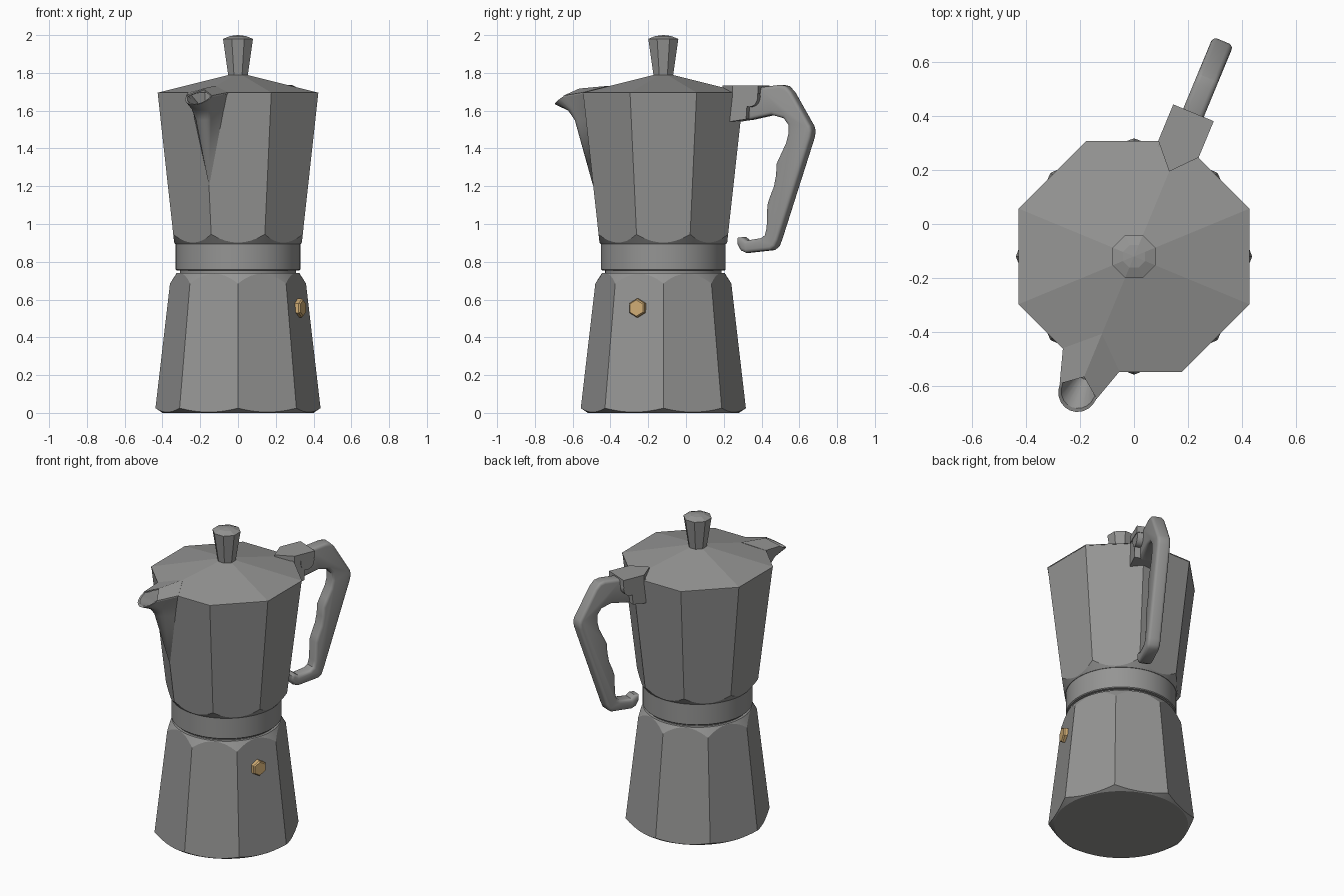
import bpy, bmesh, math
from math import sin, cos, tan, pi, radians

if "Cube" in bpy.data.objects:
    bpy.data.objects.remove(bpy.data.objects["Cube"])

CY = -0.12            # y of the pot's axis
E = pi / 8


def material(name, rgb):
    m = bpy.data.materials.new(name)
    m.diffuse_color = (*rgb, 1)
    m.use_nodes = True
    m.node_tree.nodes["Principled BSDF"].inputs["Base Color"].default_value = m.diffuse_color
    return m


METAL = material("grey_metal", (0.3, 0.3, 0.295))
BRASS = material("brass", (0.64, 0.42, 0.18))


def at(ang, u, v, z):
    """Point u outward along angle, v sideways, relative to the pot axis."""
    return (u * cos(ang) - v * sin(ang), CY + u * sin(ang) + v * cos(ang), z)


def build(name, verts, faces, mat=METAL, smooth=0, bevel=0):
    bm = bmesh.new()
    vs = [bm.verts.new(p) for p in verts]
    for f in faces:
        bm.faces.new([vs[i] for i in f])
    bmesh.ops.remove_doubles(bm, verts=bm.verts, dist=1e-5)
    bmesh.ops.recalc_face_normals(bm, faces=bm.faces)
    if bevel:
        edges = [e for e in bm.edges if len(e.link_faces) == 2
                 and any(len(f.verts) > 4 for f in e.link_faces)]
        bmesh.ops.bevel(bm, geom=edges, offset=bevel, segments=3, profile=0.5,
                        affect='EDGES', clamp_overlap=True)
    if smooth:
        for f in bm.faces:
            f.smooth = True
        for e in bm.edges:
            e.smooth = len(e.link_faces) == 2 and e.calc_face_angle(0) < radians(smooth)
    me = bpy.data.meshes.new(name)
    bm.to_mesh(me)
    bm.free()
    me.materials.append(mat)
    ob = bpy.data.objects.new(name, me)
    bpy.context.collection.objects.link(ob)
    return ob


def loft_faces(rows, n, closed=True, caps=True):
    m = n if closed else n - 1
    faces = [(r * n + i, r * n + (i + 1) % n, (r + 1) * n + (i + 1) % n, (r + 1) * n + i)
             for r in range(rows - 1) for i in range(m)]
    if caps:
        faces += [tuple(range(n)), tuple(range((rows - 1) * n, rows * n))]
    return faces


def lathe(name, profile, n, phase=0.0, smooth=0):
    verts = [at(phase + 2 * pi * i / n, r, 0, z) for r, z in profile for i in range(n)]
    return build(name, verts, loft_faces(len(profile), n), smooth=smooth)


def extrude(name, ang, outline, half, bevel=0, smooth=0):
    """Outline of (u, z) points extruded sideways."""
    n = len(outline)
    verts = [at(ang, u, s * half, z) for s in (-1, 1) for u, z in outline]
    return build(name, verts, loft_faces(2, n), smooth=smooth, bevel=bevel)


def octagon_body(name, phase, p0, p1, bottom, top=None, sub=8):
    """Tapered octagon whose ends are turned to a cone, giving scalloped edges."""
    slope = (p1[1] - p0[1]) / (p1[0] - p0[0])
    n = 8 * sub
    rows = [[] for _ in range(4)]
    for i in range(n):
        a = 2 * pi * i / n
        k = cos(E) / cos(a % (pi / 4) - E)

        def cut(c):
            (za, ra), (zb, rb) = c
            d = (rb - ra) / (zb - za)
            z = (ra - d * za - k * (p0[1] - slope * p0[0])) / (k * slope - d)
            return (ra + d * (z - za), z)

        pts = [(bottom[0][1], bottom[0][0]), cut(bottom)]
        pts += [cut(top), (top[1][1], top[1][0])] if top else [(k * p1[1], p1[0])]
        for row, (r, z) in zip(rows, pts):
            row.append(at(phase + a, r, 0, z))
    rows = [r for r in rows if r]
    return build(name, sum(rows, []), loft_faces(len(rows), n), smooth=14)


# Water chamber, neck and collar
octagon_body("lower_chamber", 0, (0.025, 0.437), (0.685, 0.36),
             ((0.0, 0.40), (0.025, 0.437)), ((0.685, 0.36), (0.74, 0.325)))
lathe("neck", [(0.308, 0.73), (0.308, 0.77)], 64, smooth=30)
lathe("collar", [(0.325, 0.755), (0.33, 0.76), (0.33, 0.895)], 64, smooth=30)

# Jug, lid and knob
octagon_body("upper_jug", E, (0.945, 0.371), (1.692, 0.46), ((0.895, 0.333), (0.945, 0.371)))
lathe("lid", [(0.462, 1.69), (0.462, 1.695), (0.05, 1.79)], 8, E)
lathe("knob", [(0.055, 1.78), (0.086, 1.98), (0.045, 1.995), (0.002, 2.0)], 8, E)

# Spout: z and half width at the jug, nose centre, radius, nose tip, side z, nose z
SP = -5 * E
spout_rows = [(1.20, 0.0, 0.402, 0.0, 0.402, 1.20, 1.20),
              (1.55, 0.079, 0.468, 0.045, 0.503, 1.55, 1.55),
              (1.61, 0.092, 0.49, 0.058, 0.54, 1.61, 1.60),
              (1.695, 0.112, 0.54, 0.073, 0.617, 1.677, 1.632),
              (1.694, 0.105, 0.538, 0.063, 0.603, 1.677, 1.636),
              (1.64, 0.05, 0.46, 0.03, 0.49, 1.62, 1.60)]
verts, N = [], 13
for zc, w, uc, r, un, zs, zn in spout_rows:
    cu = 0.371 + (zc - 0.945) * 0.119 - w * tan(E) - 0.003
    arc = [pi * (i / (N - 3) - 0.5) for i in range(N - 2)]
    verts.append(at(SP, cu, -w, zc))
    verts += [at(SP, uc + (un - uc) * cos(a), r * sin(a), zs + (zn - zs) * cos(a)) for a in arc]
    verts.append(at(SP, cu, w, zc))
faces = loft_faces(len(spout_rows), N, closed=False, caps=False)
faces.append(tuple(range((len(spout_rows) - 1) * N, len(spout_rows) * N)))
build("spout", verts, faces, smooth=32)

# Gabled lid flap over the spout
flap = [(0.31, 0, 1.732), (0.414, 0.113, 1.697), (0.54, 0.074, 1.68), (0.482, 0, 1.717),
        (0.54, -0.074, 1.68), (0.414, -0.113, 1.697)]
verts = [at(SP, u, v, z - d) for d in (0, 0.008) for u, v, z in flap]
faces = [(0, 1, 2, 3), (0, 3, 4, 5), (6, 9, 8, 7), (6, 11, 10, 9)]
faces += [(i, (i + 1) % 6, 6 + (i + 1) % 6, 6 + i) for i in range(6)]
build("spout_flap", verts, faces)

# Hinge: pointed lid tab, block on the jug and round knuckle
HA = 3 * E
tab = [(0.34, 0), (0.43, 0.081), (0.575, 0.081), (0.575, -0.081), (0.43, -0.081)]
verts = [at(HA, u, v, z) for z in (1.69, 1.733) for u, v in tab]
build("hinge_tab", verts, loft_faces(2, 5))
extrude("hinge_block", HA, [(0.40, 1.70), (0.40, 1.54), (0.505, 1.555), (0.515, 1.70)], 0.075)
extrude("hinge_knuckle", HA, [(0.525 + 0.048 * cos(i * pi / 12), 1.675 + 0.055 * sin(i * pi / 12))
                              for i in range(24)], 0.078, smooth=30)

# Handle
handle = [(0.50, 1.715), (0.58, 1.725), (0.68, 1.737), (0.715, 1.73), (0.745, 1.70),
          (0.855, 1.52), (0.862, 1.495), (0.858, 1.46), (0.67, 0.915), (0.655, 0.88),
          (0.63, 0.862), (0.485, 0.847), (0.455, 0.86), (0.435, 0.895), (0.435, 0.927),
          (0.465, 0.931), (0.49, 0.913), (0.57, 0.925), (0.592, 0.94), (0.603, 0.98),
          (0.607, 1.10), (0.62, 1.14), (0.645, 1.20), (0.657, 1.26), (0.66, 1.32),
          (0.685, 1.37), (0.715, 1.43), (0.728, 1.48), (0.727, 1.525), (0.70, 1.56),
          (0.634, 1.577), (0.50, 1.55)]
extrude("handle", HA, handle, 0.041, bevel=0.018, smooth=32)

# Hexagonal safety valve
verts = [at(-E, u, r * cos(i * pi / 3 + pi / 6), 0.555 + r * sin(i * pi / 3 + pi / 6))
         for u, r in ((0.33, 0.05), (0.366, 0.05), (0.374, 0.043)) for i in range(6)]
build("safety_valve", verts, loft_faces(3, 6), BRASS)
